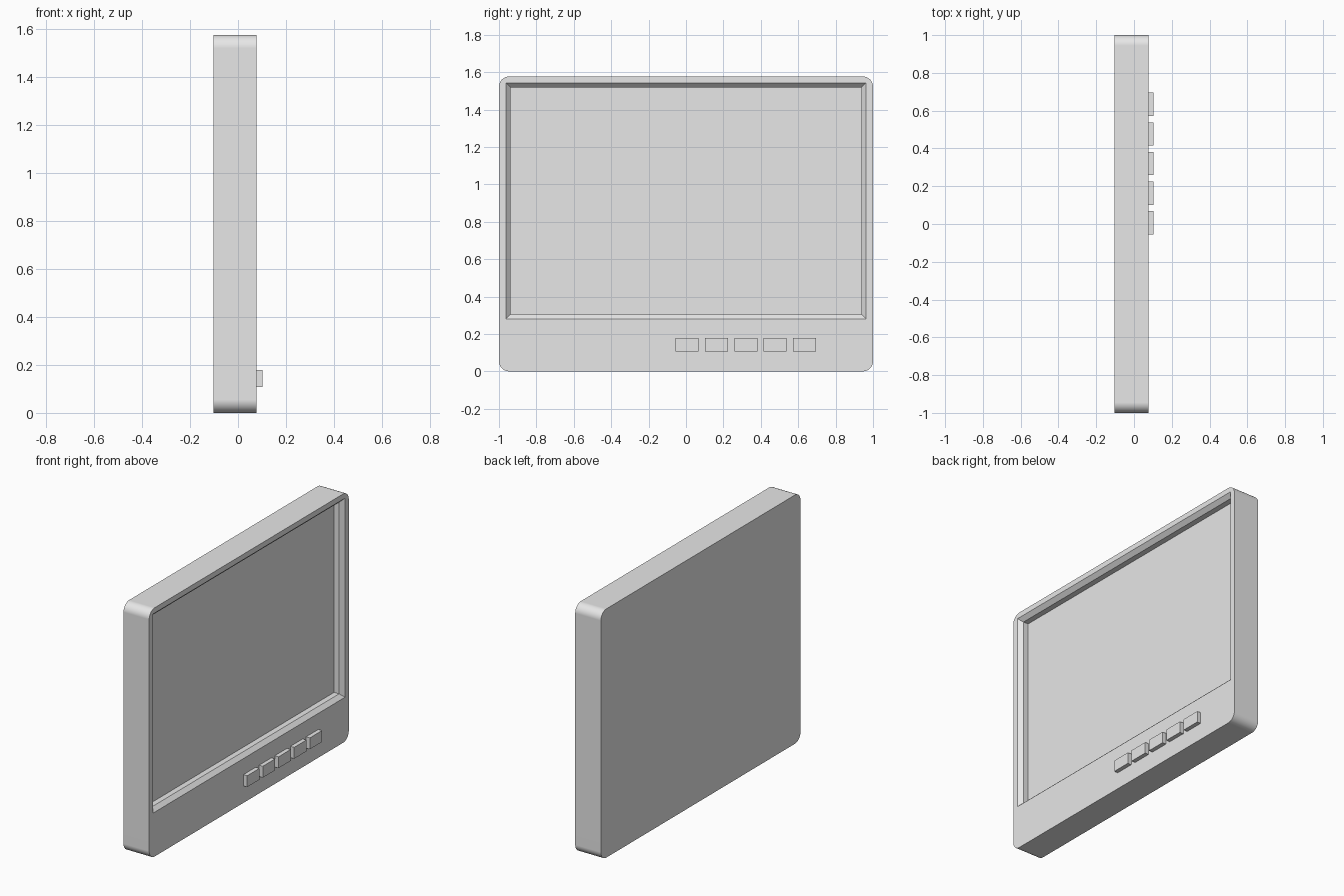
import bpy, bmesh, math

if "Cube" in bpy.data.objects:
    bpy.data.objects.remove(bpy.data.objects["Cube"], do_unlink=True)

BACK, FRONT = -0.103, 0.077       # casing depth along x
HEIGHT, RADIUS, STEPS = 1.577, 0.055, 8

grey = bpy.data.materials.new("plain grey")
grey.use_nodes = True
colour = (0.8, 0.8, 0.8, 1)
grey.diffuse_color = colour
grey.node_tree.nodes["Principled BSDF"].inputs["Base Color"].default_value = colour


def finish(name, bm):
    """Turn a bmesh into a named object with the shared material."""
    bmesh.ops.recalc_face_normals(bm, faces=bm.faces)
    mesh = bpy.data.meshes.new(name)
    bm.to_mesh(mesh)
    bm.free()
    mesh.materials.append(grey)
    obj = bpy.data.objects.new(name, mesh)
    bpy.context.collection.objects.link(obj)
    return obj


def rounded_loop(bm, x):
    """Casing outline as four corner arcs, counter-clockwise."""
    arcs = []
    for k, (sy, sz) in enumerate([(1, 1), (-1, 1), (-1, -1), (1, -1)]):
        cy = sy * (1 - RADIUS)
        cz = HEIGHT / 2 + sz * (HEIGHT / 2 - RADIUS)
        angles = [(k + i / STEPS) * math.pi / 2 for i in range(STEPS + 1)]
        arcs.append([bm.verts.new((x, cy + RADIUS * math.cos(a),
                                   cz + RADIUS * math.sin(a))) for a in angles])
    return arcs


def opening_loop(bm, x, half_width, bottom, top):
    return [bm.verts.new((x, y, z)) for y, z in
            [(half_width, top), (-half_width, top),
             (-half_width, bottom), (half_width, bottom)]]


def bridge(bm, a, b):
    for i in range(len(a)):
        j = (i + 1) % len(a)
        bm.faces.new((a[i], a[j], b[j], b[i]))


# Casing: rounded slab with a chamfered, recessed screen
bm = bmesh.new()
back = sum(rounded_loop(bm, BACK), [])
arcs = rounded_loop(bm, FRONT)
bm.faces.new(back)
bridge(bm, back, sum(arcs, []))

lip = opening_loop(bm, FRONT, 0.963, 0.281, 1.543)
chamfer = opening_loop(bm, FRONT - 0.025, 0.938, 0.305, 1.519)
screen = opening_loop(bm, FRONT - 0.06, 0.938, 0.305, 1.519)
for k in range(4):
    n = (k + 1) % 4
    bm.faces.new(arcs[k] + [lip[k]])
    bm.faces.new((arcs[k][-1], arcs[n][0], lip[n], lip[k]))
bridge(bm, lip, chamfer)
bridge(bm, chamfer, screen)
bm.faces.new(screen)
casing = finish("casing", bm)

bpy.ops.object.select_all(action="DESELECT")
casing.select_set(True)
bpy.context.view_layer.objects.active = casing
bpy.ops.object.shade_smooth_by_angle(angle=math.radians(30))
weighted = casing.modifiers.new("flat sides", "WEIGHTED_NORMAL")
weighted.keep_sharp = True

# Row of push buttons under the screen
for i in range(5):
    bm = bmesh.new()
    bmesh.ops.create_cube(bm, size=1)
    bmesh.ops.scale(bm, vec=(0.026, 0.123, 0.072), verts=bm.verts)
    bmesh.ops.translate(bm, vec=(FRONT + 0.013, 0.006 + 0.157 * i, 0.143), verts=bm.verts)
    finish(f"button_{i + 1}", bm)
